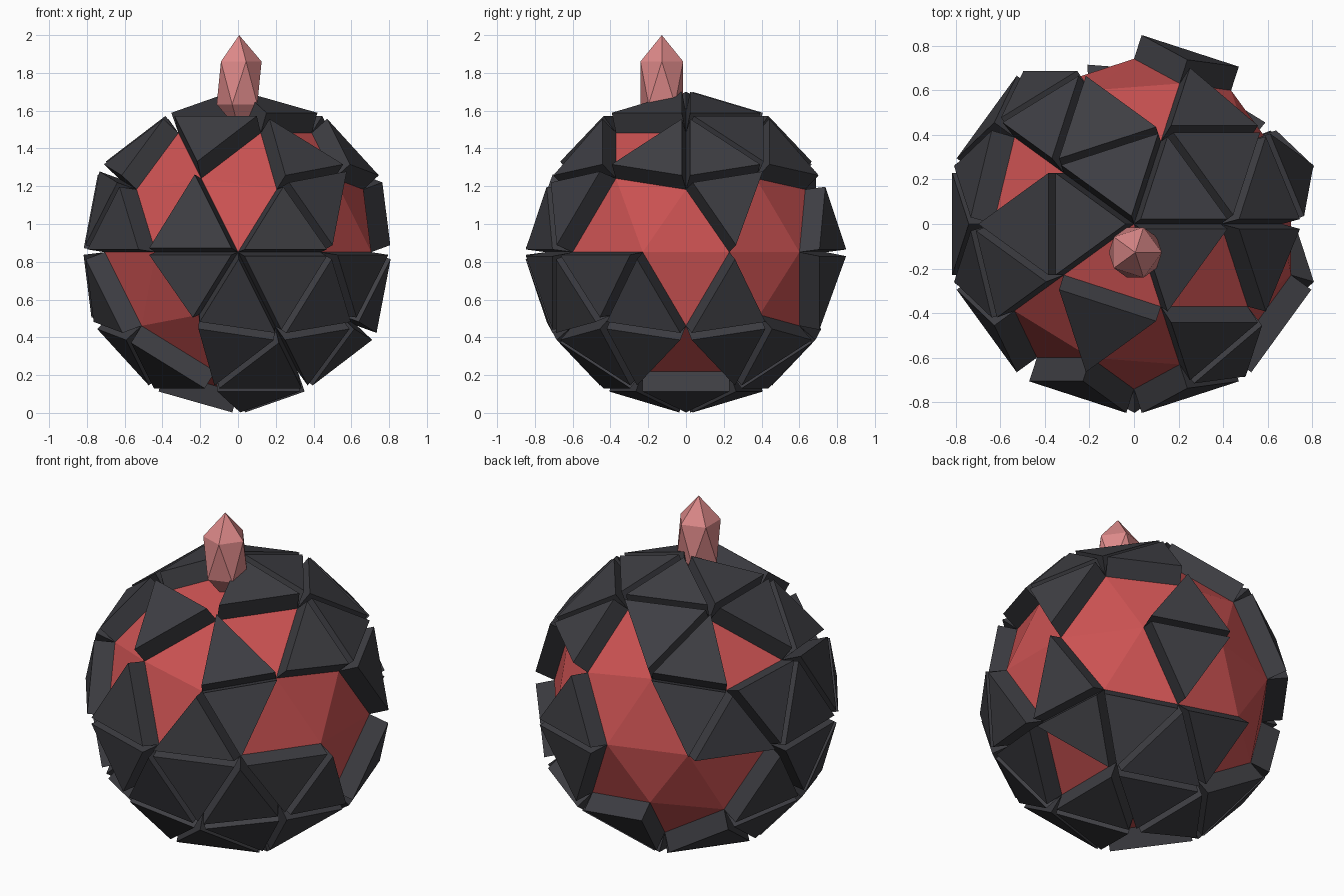
import bpy
import bmesh
from math import cos, sin, radians, sqrt
from mathutils import Vector, Matrix

cube = bpy.data.objects.get("Cube")
if cube:
    bpy.data.objects.remove(cube, do_unlink=True)

RADIUS = 0.742
PLATE = 0.113
CENTRE = Vector((0, 0, 0.851))

# Bare core patches: height band -> azimuths in degrees
BARE = {
    0.90: [252],
    0.74: [324],
    0.61: [85, 157, 229, 275],
    0.32: [342, 54, 90, 234, 270],
    0.16: [324, 36, 108, 0],
    -0.16: [36, 108, 0, 144, 216],
    -0.32: [54, 90, 126, 234],
    -0.61: [121, 239],
    -0.74: [0],
    -0.90: [216],
}


def material(name, rgb):
    mat = bpy.data.materials.new(name)
    mat.use_nodes = True
    colour = (*rgb, 1)
    mat.diffuse_color = colour
    bsdf = next(n for n in mat.node_tree.nodes if n.type == 'BSDF_PRINCIPLED')
    bsdf.inputs["Base Color"].default_value = colour
    bsdf.inputs["Roughness"].default_value = 0.7
    return mat


def add_object(name, bm, mat, location):
    mesh = bpy.data.meshes.new(name)
    bm.to_mesh(mesh)
    bm.free()
    mesh.materials.append(mat)
    obj = bpy.data.objects.new(name, mesh)
    obj.location = location
    bpy.context.collection.objects.link(obj)
    return obj


def direction(z, azimuth):
    r = sqrt(1 - z * z)
    a = radians(azimuth)
    return Vector((r * cos(a), r * sin(a), z))


red = material("core red", (0.60, 0.085, 0.085))
dark = material("plate charcoal", (0.048, 0.048, 0.056))
pink = material("crystal pink", (0.72, 0.25, 0.25))

# Faceted core
core = bmesh.new()
bmesh.ops.create_icosphere(core, subdivisions=2, radius=RADIUS)
core.normal_update()

bare = set()
for z, azimuths in BARE.items():
    for azimuth in azimuths:
        d = direction(z, azimuth)
        nearest = max(core.faces, key=lambda f: f.calc_center_median().normalized().dot(d))
        bare.add(nearest)

# Triangular armour plates, each pushed straight out from its facet
plates = bmesh.new()
for face in core.faces:
    if face in bare:
        continue
    low = [plates.verts.new(v.co) for v in face.verts]
    high = [plates.verts.new(v.co + face.normal * PLATE) for v in face.verts]
    plates.faces.new(high)
    for i in range(3):
        j = (i + 1) % 3
        plates.faces.new((low[i], low[j], high[j], high[i]))

add_object("core", core, red, CENTRE)
add_object("armour_plates", plates, dark, CENTRE)

# Stretched crystal on top
crystal = bmesh.new()
bmesh.ops.create_icosphere(crystal, subdivisions=1, radius=1,
                           matrix=Matrix.Diagonal((0.133, 0.133, 0.253, 1)))
add_object("top_crystal", crystal, pink, (0.006, -0.128, 1.747))
